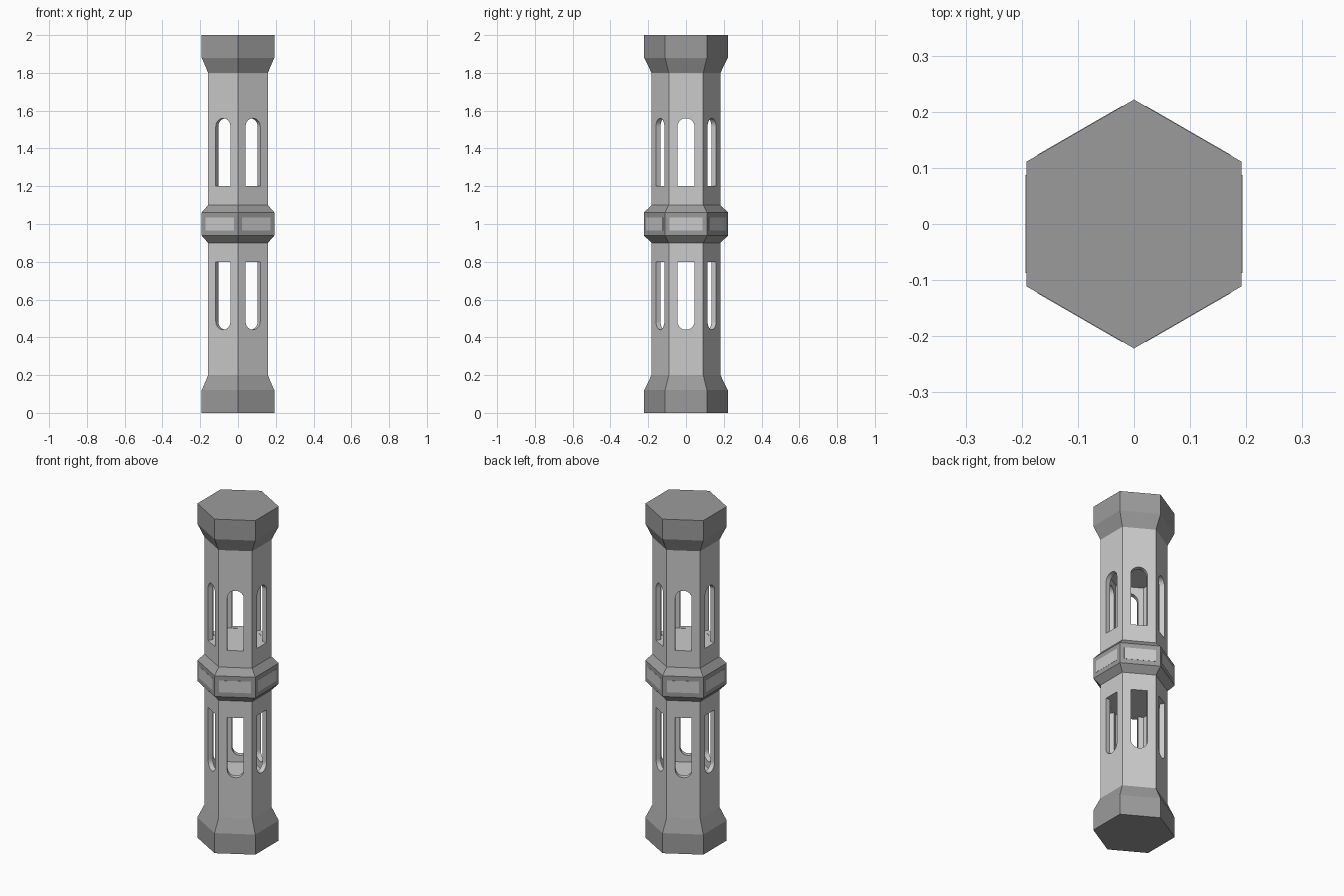
import bpy, bmesh, math
from mathutils import Matrix, Vector

if "Cube" in bpy.data.objects:
    bpy.data.objects.remove(bpy.data.objects["Cube"])

MID = 1.0                       # everything is modelled around the middle height
C30 = math.cos(math.radians(30))

dark = bpy.data.materials.new("dark_grey")
dark.diffuse_color = (0.33, 0.33, 0.33, 1)
dark.use_nodes = True
dark.node_tree.nodes["Principled BSDF"].inputs["Base Color"].default_value = dark.diffuse_color


def make_object(name, bm, mat=None):
    bmesh.ops.recalc_face_normals(bm, faces=bm.faces[:])
    me = bpy.data.meshes.new(name)
    bm.to_mesh(me)
    bm.free()
    ob = bpy.data.objects.new(name, me)
    ob.location.z = MID
    bpy.context.collection.objects.link(ob)
    if mat:
        me.materials.append(mat)
    return ob


def hex_loft(name, profile, mat=None):
    """Solid of hexagonal sections; profile = (apothem, height) pairs."""
    bm = bmesh.new()
    rings = []
    for a, z in profile:
        r = a / C30
        rings.append([bm.verts.new((r * math.cos(math.radians(30 + 60 * i)),
                                    r * math.sin(math.radians(30 + 60 * i)), z))
                      for i in range(6)])
    for lo, hi in zip(rings, rings[1:]):
        for i in range(6):
            j = (i + 1) % 6
            bm.faces.new((lo[i], lo[j], hi[j], hi[i]))
    bm.faces.new(rings[0])
    bm.faces.new(rings[-1])
    return make_object(name, bm, mat)


def side_prisms(name, outline, a0, a1):
    """Extrude a (sideways, height) outline outward on each of the six sides."""
    bm = bmesh.new()
    for k in range(6):
        rot = Matrix.Rotation(math.radians(60 * k), 3, 'Z')
        face = bm.faces.new([bm.verts.new(rot @ Vector((a0, y, z))) for y, z in outline])
        ext = bmesh.ops.extrude_face_region(bm, geom=[face], use_keep_orig=True)
        vs = [v for v in ext["geom"] if isinstance(v, bmesh.types.BMVert)]
        bmesh.ops.translate(bm, verts=vs, vec=rot @ Vector((a1 - a0, 0, 0)))
    return make_object(name, bm)


def apply_modifier(ob, kind, **settings):
    mod = ob.modifiers.new(kind.lower(), kind)
    for key, value in settings.items():
        setattr(mod, key, value)
    bpy.context.view_layer.objects.active = ob
    bpy.ops.object.modifier_apply(modifier=mod.name)


def mirror_down(ob):
    apply_modifier(ob, 'MIRROR', use_axis=(False, False, True), use_mirror_merge=False)


# Hollow shaft with arched windows on every side
shaft = hex_loft("shaft", [(0.158, 0.1), (0.158, 0.8)])
chamber = hex_loft("chamber_cutter", [(0.130, 0.2), (0.130, 0.6)])
w, top = 0.045, 0.56
arch = [(w * math.cos(math.pi * i / 14), top - w + w * math.sin(math.pi * i / 14))
        for i in range(15)]
slots = side_prisms("window_cutter", [(-w, 0.201), (w, 0.201)] + arch, 0.105, 0.2)
for cutter in (chamber, slots):
    cutter.hide_render = True
    apply_modifier(shaft, 'BOOLEAN', operation='DIFFERENCE', solver='EXACT', object=cutter)
    bpy.data.objects.remove(cutter)
mirror_down(shaft)

# Flared end caps
caps = hex_loft("end_caps", [(0.158, 0.8), (0.192, 0.88), (0.192, 1.0)], dark)
mirror_down(caps)

# Bevelled middle band with a light panel on each side
hex_loft("middle_band", [(0.158, -0.1), (0.192, -0.062), (0.192, 0.062), (0.158, 0.1)], dark)
side_prisms("band_panels", [(-0.087, -0.035), (0.087, -0.035), (0.087, 0.035), (-0.087, 0.035)],
            0.185, 0.193)
